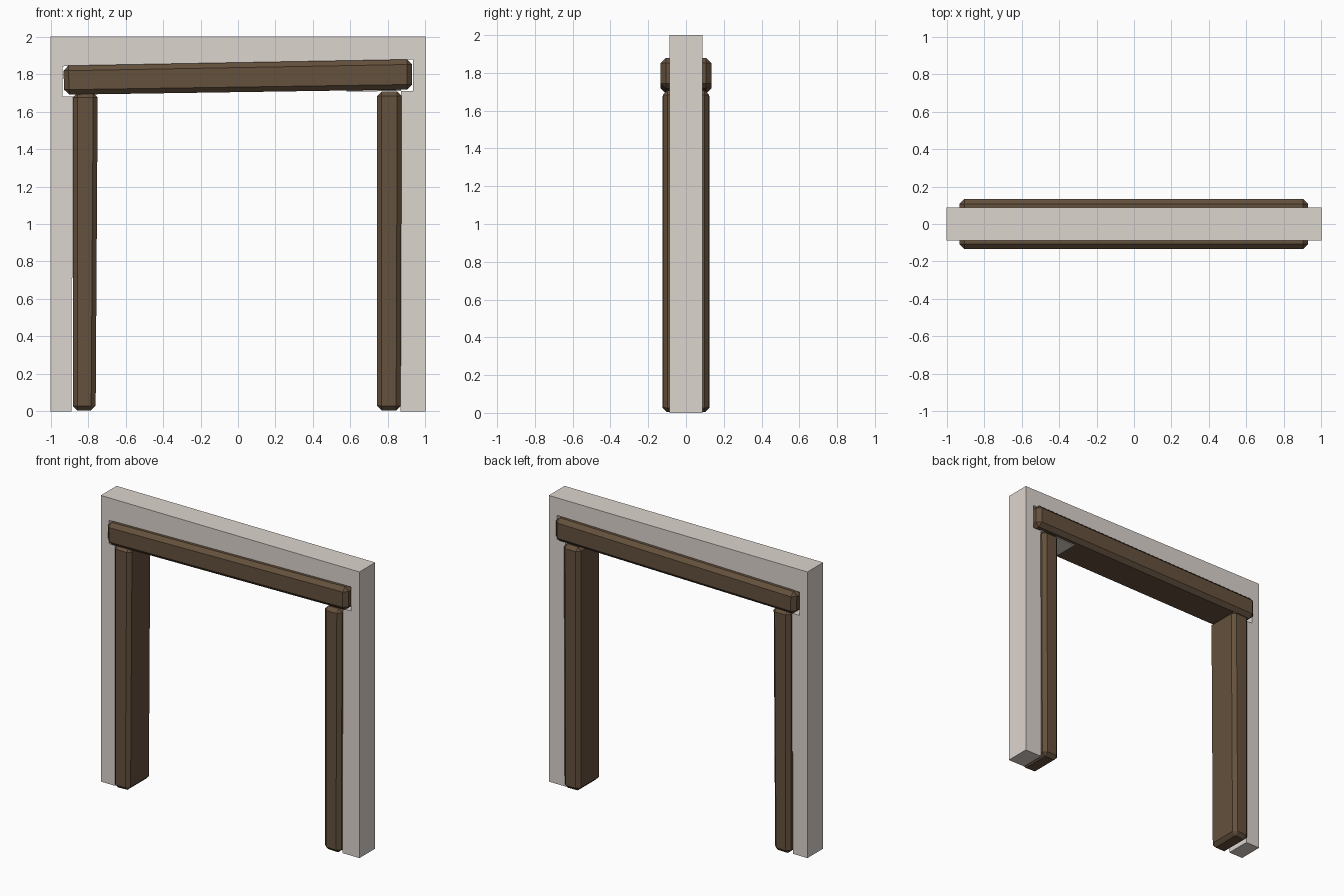
import bpy, bmesh

if "Cube" in bpy.data.objects:
    bpy.data.objects.remove(bpy.data.objects["Cube"])


def material(name, color):
    m = bpy.data.materials.new(name)
    m.diffuse_color = (*color, 1)
    m.use_nodes = True
    m.node_tree.nodes["Principled BSDF"].inputs["Base Color"].default_value = m.diffuse_color
    return m


wood = material("dark_wood", (0.13, 0.082, 0.047))
plaster = material("plaster", (0.72, 0.66, 0.62))


def prism(name, profile, depth, mat, bevel=0.0):
    """Extrude an x-z profile between -depth and +depth in y, with optional chamfer."""
    bm = bmesh.new()
    face = bm.faces.new([bm.verts.new((x, -depth, z)) for x, z in profile])
    ext = bmesh.ops.extrude_face_region(bm, geom=[face])
    for v in ext["geom"]:
        if isinstance(v, bmesh.types.BMVert):
            v.co.y = depth
    bmesh.ops.recalc_face_normals(bm, faces=bm.faces)
    mesh = bpy.data.meshes.new(name)
    bm.to_mesh(mesh)
    bm.free()
    mesh.materials.append(mat)
    ob = bpy.data.objects.new(name, mesh)
    bpy.context.collection.objects.link(ob)
    if bevel:
        mod = ob.modifiers.new("chamfer", 'BEVEL')
        mod.width = bevel
        mod.segments = 1
    return ob


# Plaster wall with doorway and a notch for the lintel
prism("wall", [(-1, 0), (-0.89, 0), (-0.89, 0.7), (-0.882, 0.72), (-0.878, 1.68),
               (-0.937, 1.68), (-0.937, 1.842), (0.935, 1.878), (0.935, 1.71),
               (0.871, 1.71), (0.871, 1.05), (0.868, 0), (1, 0), (1, 2), (-1, 2)],
      0.087, plaster)

# Thin sliver of wall showing under the raised end of the lintel
prism("wall_sliver", [(0.58, 1.707), (0.871, 1.71), (0.871, 1.74), (0.58, 1.74)],
      0.085, plaster)

# Hand-cut door posts
prism("left_post", [(-0.882, 0.003), (-0.76, 0.006), (-0.749, 1.70), (-0.882, 1.70)],
      0.125, wood, 0.024)
prism("right_post", [(0.743, 0.006), (0.868, 0.003), (0.874, 1.708), (0.743, 1.706)],
      0.123, wood, 0.024)

# Slightly tilted lintel
prism("lintel", [(-0.927, 1.69), (0.93, 1.718), (0.93, 1.879), (-0.933, 1.845)],
      0.134, wood, 0.027)
